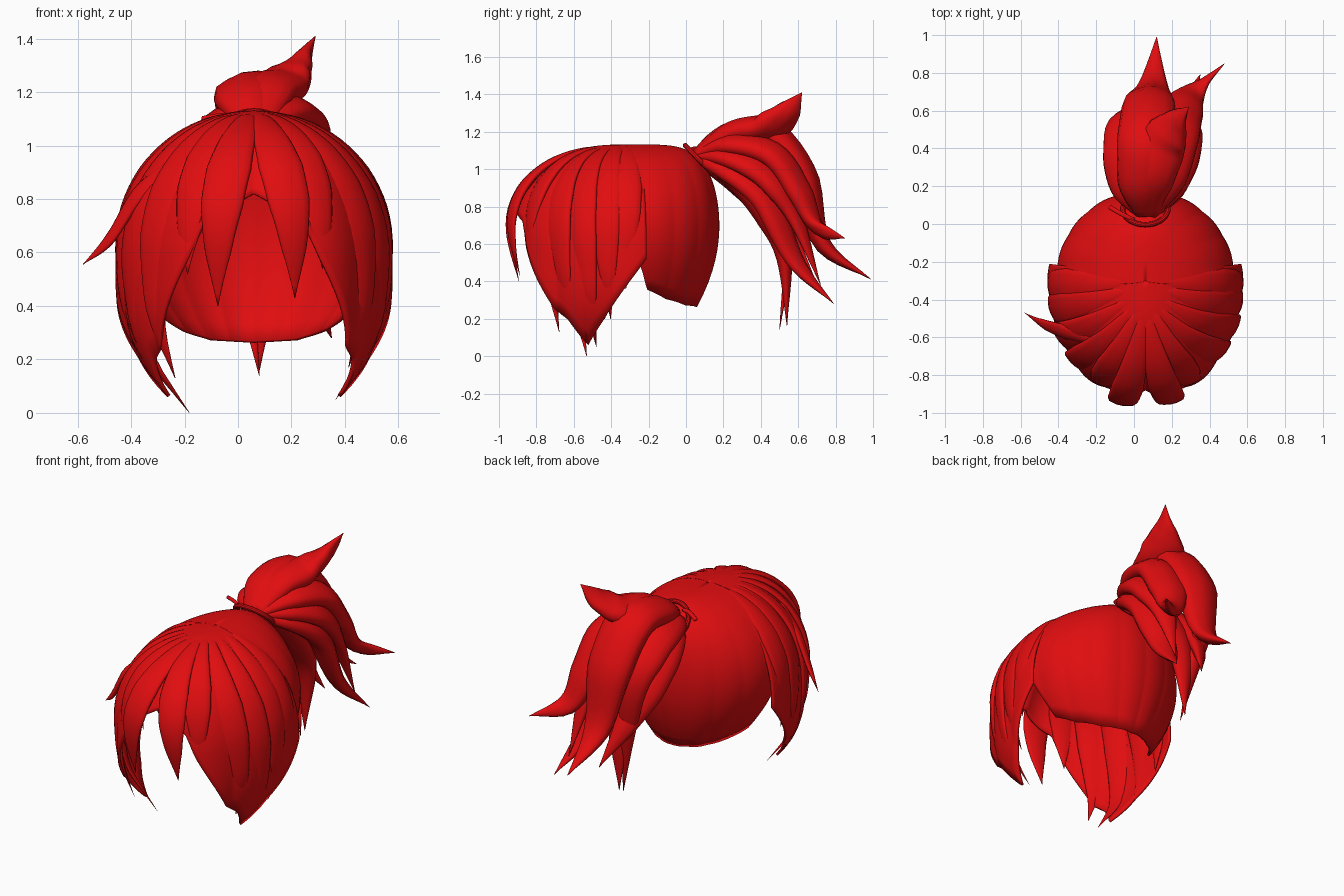
import bpy, bmesh, math
from mathutils import Vector

cube = bpy.data.objects.get("Cube")
if cube:
    bpy.data.objects.remove(cube, do_unlink=True)

red = bpy.data.materials.new("hair_red")
red.use_nodes = True
colour = (0.75, 0.004, 0.005, 1)
red.diffuse_color = colour
red.node_tree.nodes["Principled BSDF"].inputs["Base Color"].default_value = colour

CENTRE_X, CENTRE_Y, TOP = 0.06, -0.3, 1.125
HEAD = Vector((CENTRE_X, CENTRE_Y, 0.55))
TAIL = Vector((0.08, 0.15, 0.7))


def finish(name, grid, closed=False, thickness=0):
    """Skin a grid of points row by row."""
    bm = bmesh.new()
    rows = [[bm.verts.new(point) for point in row] for row in grid]
    for upper, lower in zip(rows, rows[1:]):
        count = len(upper)
        for i in range(count if closed else count - 1):
            j = (i + 1) % count
            bm.faces.new((upper[i], lower[i], lower[j], upper[j]))
    if closed:
        bm.faces.new(rows[0])
        bm.faces.new(rows[-1])
    bmesh.ops.remove_doubles(bm, verts=bm.verts, dist=0.0004)
    bmesh.ops.recalc_face_normals(bm, faces=bm.faces)
    mesh = bpy.data.meshes.new(name)
    bm.to_mesh(mesh)
    bm.free()
    mesh.materials.append(red)
    obj = bpy.data.objects.new(name, mesh)
    bpy.context.collection.objects.link(obj)
    for polygon in mesh.polygons:
        polygon.use_smooth = True
    if thickness:
        solid = obj.modifiers.new("thickness", "SOLIDIFY")
        solid.thickness = thickness
        solid.offset = 0


def interpolate(table, x):
    for (x_low, low), (x_high, high) in zip(table, table[1:]):
        if x <= x_high:
            return low + (high - low) * max(0, x - x_low) / (x_high - x_low)
    return table[-1][1]


def dome(phi, z, front=True, scale=1):
    """Point on the head at an angle from the front and a height."""
    middle, width, depth, power = (0.58, 0.498, 0.62, 0.35) if front else (0.7, 0.465, 0.47, 0.22)
    if z > middle:
        slope = max(0, 1 - ((z - middle) / (TOP - middle)) ** 2)
        wide, deep = slope ** 0.5, slope ** power
    elif front:
        drop = (1 - z / middle) ** 3
        wide, deep = 1 - 0.46 * drop, 1 - 0.15 * drop
    else:
        drop = ((middle - z) / 0.43) ** 2
        wide, deep = 1 - 0.42 * drop, 1 - 0.25 * drop
    angle = math.radians(phi)
    return Vector((CENTRE_X + width * wide * math.sin(angle) * scale,
                   CENTRE_Y - depth * deep * math.cos(angle) * scale, z))


def sheet(name, edge, front, ridge, waves, columns=140, rows=30):
    """Domed shell hanging down to a lower edge given as angle and height."""
    start, end = edge[0][0], edge[-1][0]
    grid = []
    for r in range(rows + 1):
        t = r / rows
        row = []
        for c in range(columns + 1):
            phi = start + (end - start) * c / columns
            z = TOP - (TOP - interpolate(edge, phi)) * t ** 2.4
            bump = 1 + ridge * t * abs(math.sin(math.radians(phi * waves)))
            row.append(dome(phi, z, front, bump))
        grid.append(row)
    finish(name, grid, thickness=0.014)


def spline(points, steps):
    """Smooth path through the points."""
    points = [Vector(point) for point in points]
    points = [2 * points[0] - points[1]] + points + [2 * points[-1] - points[-2]]
    path, spans = [], len(points) - 3
    for k in range(steps + 1):
        i = min(k * spans // steps, spans - 1)
        t = k * spans / steps - i
        before, start, end, after = points[i:i + 4]
        leave, arrive = (end - before) / 2, (after - start) / 2
        path.append(start + leave * t + (3 * (end - start) - 2 * leave - arrive) * t ** 2
                    + (2 * (start - end) + leave + arrive) * t ** 3)
    return path


def lock(name, points, width, profile, flat, centre, steps=26, sides=14):
    """Tapered lens-shaped strand that faces away from a centre."""
    path = spline(points, steps)
    table = [(i / (len(profile) - 1), share) for i, share in enumerate(profile)]
    grid = []
    for k, point in enumerate(path):
        tangent = (path[min(k + 1, steps)] - path[max(k - 1, 0)]).normalized()
        across = tangent.cross(point - centre).normalized()
        outward = across.cross(tangent)
        half = max(width * interpolate(table, k / steps), 0.0015)
        ring = []
        for s in range(sides):
            angle = math.tau * s / sides
            groove = 1 - 0.18 * math.cos(angle * 4) ** 2
            ring.append(point + across * (half * math.cos(angle))
                        + outward * (half * flat * groove * math.sin(angle)))
        grid.append(ring)
    finish(name, grid, closed=True)


# Back cap, open underneath and at the front
half_edge = [(86, 0.62), (94, 0.56), (103, 0.36), (120, 0.31), (145, 0.275), (180, 0.265)]
sheet("back_cap", half_edge + [(360 - phi, z) for phi, z in half_edge[-2::-1]], False, 0.012, 9)

# Front shell with a ragged lower edge
half_edge = [(0, 0.82), (22, 0.72), (29, 0.58), (40, 0.4), (49, 0.25), (57, 0.2),
             (67, 0.06), (76, 0.19), (90, 0.4), (98, 0.52)]
sheet("front_shell", [(-phi, z) for phi, z in half_edge[:0:-1]] + half_edge, True, 0.03, 7)

# Locks lying over the shell, in pairs: root angle, right and left tips (angle, height), lift
LENS = (0.1, 0.5, 0.8, 1, 0.95, 0.6, 0)
overlays = {
    "fringe": (9, (16, 0.4), (18, 0.43), 0.1),
    "outer_fringe": (26, (30, 0.52), (31, 0.54), 0.015),
    "temple": (42, (49, 0.13), (58, 0.17), 0.015),
    "side": (58, (64, 0), (71, 0.05), 0.015),
    "rear_side": (74, (77, 0.2), (80, 0.2), 0.015),
    "ear": (88, (88, 0.36), (88, 0.36), 0.015),
}
for part, (root, right, left, lift) in overlays.items():
    for label, sign, (tip, low) in (("right", -1, right), ("left", 1, left)):
        path = []
        for i in range(9):
            t = i / 8
            z = TOP - 0.004 - (TOP - 0.004 - low) * t ** 1.8
            swell = 1 + lift * math.sin(math.pi * t ** 1.3)
            path.append(dome(sign * (root + (tip - root) * t), z, True, swell))
        lock(f"{label}_{part}_lock", path, 0.085, LENS, 0.33, HEAD)

# Loose wisp flicking outwards
lock("loose_wisp", [(-0.22, -0.62, 0.96), (-0.37, -0.57, 0.82), (-0.48, -0.53, 0.65), (-0.58, -0.47, 0.555)],
     0.045, (0.5, 1, 0.7, 0), 0.5, HEAD)

# Ponytail strands fanning out from one root
STRAND = (0.45, 0.85, 1, 0.95, 0.55, 0)
ROOT = (0.07, 0.06, 1.07)
strands = {
    "middle": (0.15, [(0.04, 0.22, 1.17), (0.06, 0.45, 1.18), (0.08, 0.63, 0.95), (0.1, 0.73, 0.6),
                      (0.12, 0.99, 0.41)]),
    "left": (0.12, [(0.18, 0.25, 1.13), (0.23, 0.47, 1.07), (0.26, 0.61, 0.87), (0.32, 0.7, 0.69),
                    (0.48, 0.85, 0.63)]),
    "right": (0.12, [(-0.03, 0.22, 1.09), (-0.05, 0.42, 1.03), (-0.03, 0.57, 0.8), (0.08, 0.5, 0.14)]),
    "lower_left": (0.11, [(0.19, 0.22, 1), (0.25, 0.42, 0.84), (0.27, 0.59, 0.5), (0.35, 0.79, 0.28)]),
    "lower_right": (0.11, [(-0.02, 0.2, 0.99), (-0.04, 0.38, 0.84), (0, 0.55, 0.63), (0.1, 0.71, 0.36)]),
    "middle_left": (0.11, [(0.2, 0.24, 1.06), (0.26, 0.43, 0.96), (0.27, 0.58, 0.75), (0.3, 0.72, 0.38)]),
    "inner": (0.12, [(0.08, 0.24, 0.97), (0.09, 0.4, 0.8), (0.09, 0.52, 0.55), (0.08, 0.54, 0.16)]),
    "upturned": (0.13, [(0.1, 0.25, 1.19), (0.15, 0.42, 1.22), (0.22, 0.53, 1.29), (0.29, 0.62, 1.41)]),
}
for part, (width, path) in strands.items():
    lock(f"ponytail_{part}", [ROOT] + path, width, STRAND, 0.62, TAIL)

# Hair tie around the ponytail root, with a loose end
bpy.ops.mesh.primitive_torus_add(major_radius=0.12, minor_radius=0.014, major_segments=36, minor_segments=10,
                                 location=(0.06, 0.08, 1.04), rotation=(-0.8, 0, 0))
tie = bpy.context.object
tie.name = "hair_tie"
tie.data.materials.append(red)
bpy.ops.object.shade_smooth_by_angle()
lock("tie_end", [(0, 0.02, 1.1), (-0.06, 0.05, 1.11), (-0.13, 0.09, 1.1)], 0.013, (1, 1), 1, HEAD, sides=8)
